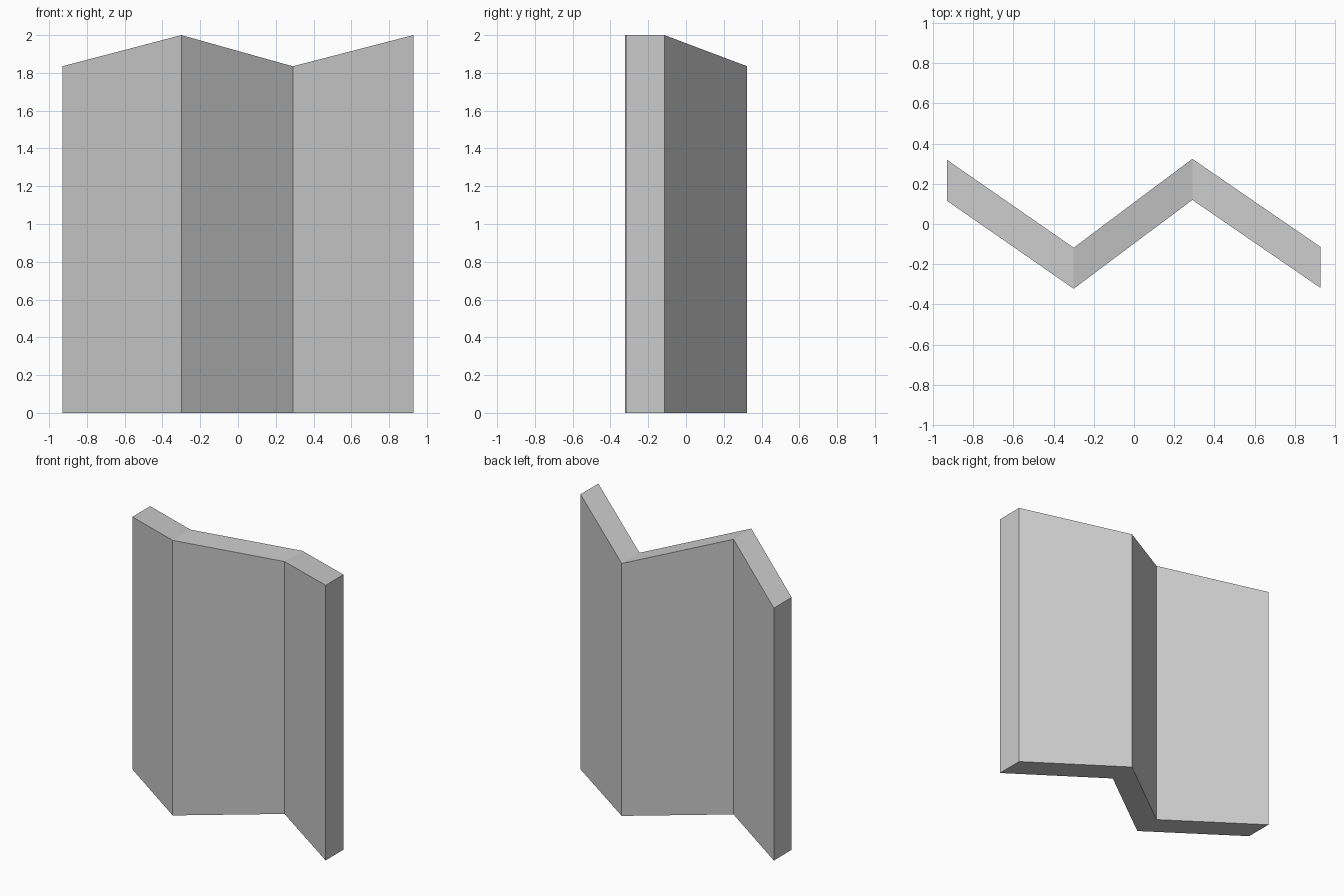
import bpy, bmesh

if "Cube" in bpy.data.objects:
    bpy.data.objects.remove(bpy.data.objects["Cube"])

# Zigzag panel columns: x, front y, top height
columns = [(-0.93, 0.115, 1.835), (-0.30, -0.322, 2.0),
           (0.29, 0.12, 1.835), (0.928, -0.318, 2.0)]
DEPTH = 0.204

bm = bmesh.new()

# One four-cornered section per fold: front low, back low, back high, front high
rings = [[bm.verts.new(p) for p in ((x, y, 0), (x, y + DEPTH, 0),
                                    (x, y + DEPTH, h), (x, y, h))]
         for x, y, h in columns]

# Join neighbouring sections and cap both ends
for a, b in zip(rings, rings[1:]):
    for i in range(4):
        j = (i + 1) % 4
        bm.faces.new((a[i], a[j], b[j], b[i]))
bm.faces.new(rings[0])
bm.faces.new(rings[-1])
bmesh.ops.recalc_face_normals(bm, faces=bm.faces)

mesh = bpy.data.meshes.new("folding_screen")
bm.to_mesh(mesh)
bm.free()
screen = bpy.data.objects.new("folding_screen", mesh)
bpy.context.collection.objects.link(screen)
